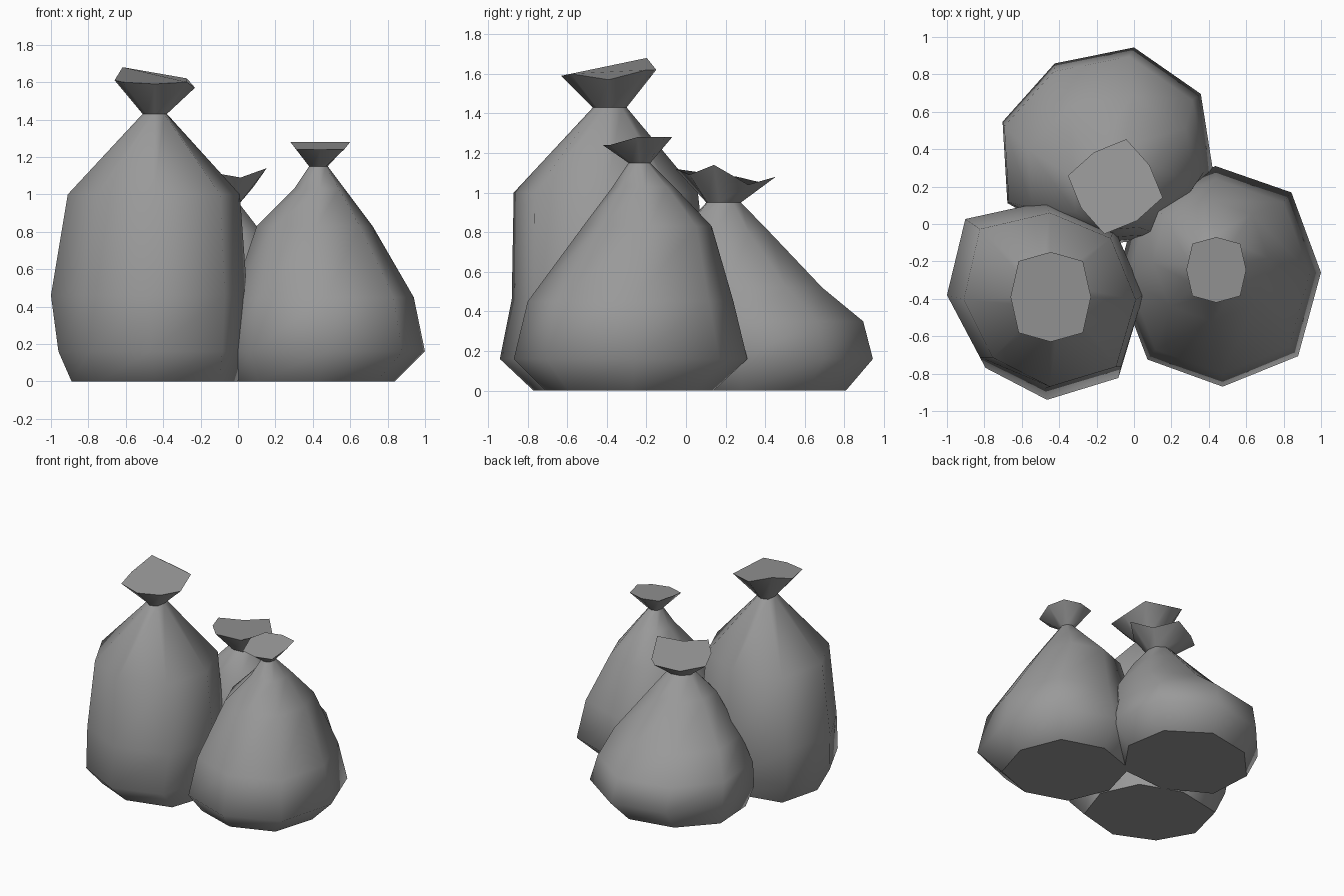
import bpy
import bmesh
from math import cos, sin, radians

cube = bpy.data.objects.get("Cube")
if cube:
    bpy.data.objects.remove(cube, do_unlink=True)

SIDES = 8


def flat_material(name, colour):
    mat = bpy.data.materials.new(name)
    mat.use_nodes = True
    mat.diffuse_color = colour
    mat.node_tree.nodes["Principled BSDF"].inputs["Base Color"].default_value = colour
    return mat


def add_ring(bm, left, right, front, back, heights, twist, corners):
    """One eight-sided loop; corners scale the four diagonal points."""
    cx, cy = (left + right) / 2, (front + back) / 2
    rx, ry = (right - left) / 2, (back - front) / 2
    loop = []
    for i, z in enumerate(heights):
        angle = radians(360 * i / SIDES + twist)
        scale = corners[i // 2] if i % 2 else 1
        loop.append(bm.verts.new((cx + rx * scale * cos(angle),
                                  cy + ry * scale * sin(angle), z)))
    return loop


def mark_sharp(bm, loop):
    for a, b in zip(loop, loop[1:] + loop[:1]):
        bm.edges.get((a, b)).smooth = False


def make_bag(name, body, twist, corners,
             mouth, mouth_heights, mouth_twist, mouth_bulge, mat):
    """Loft a tied sack from base rings through the neck to a flared mouth."""
    bm = bmesh.new()
    loops = [add_ring(bm, *bounds, [z] * SIDES, twist, corners)
             for z, *bounds in body]
    loops.append(add_ring(bm, *mouth, mouth_heights, mouth_twist, [mouth_bulge] * 4))
    for low, high in zip(loops, loops[1:]):
        for i in range(SIDES):
            j = (i + 1) % SIDES
            bm.faces.new((low[i], low[j], high[j], high[i]))
    base = bm.faces.new(loops[0][::-1])
    cap = bm.faces.new(loops[-1])
    for face in bm.faces:
        face.smooth = face not in (base, cap)
    # crisp edges at the base, the tied neck and the lip
    for loop in (loops[0], loops[-2], loops[-1]):
        mark_sharp(bm, loop)
    mesh = bpy.data.meshes.new(name)
    bm.to_mesh(mesh)
    bm.free()
    mesh.materials.append(mat)
    obj = bpy.data.objects.new(name, mesh)
    bpy.context.collection.objects.link(obj)
    return obj


grey = flat_material("sack grey", (0.32, 0.32, 0.32, 1))

# Each body row: height, left, right, front, back; the last row is the neck
make_bag("tall_sack",
         [(0, -.89, 0, -.77, .02),
          (.16, -.96, .03, -.94, .08),
          (.46, -1, .05, -.88, .12),
          (1, -.91, .01, -.87, .06),
          (1.43, -.51, -.38, -.47, -.3)],
         0, [1, 1.15, .94, 1.09],
         (-.66, -.23, -.63, -.15),
         [1.57, 1.62, 1.62, 1.68, 1.61, 1.6, 1.59, 1.6], 0, 1.13, grey)

make_bag("front_sack",
         [(0, -.02, .84, -.71, .14),
          (.16, -.09, 1, -.87, .31),
          (.45, -.03, .94, -.8, .24),
          (.83, .1, .72, -.52, .13),
          (1.03, .3, .57, -.37, -.06),
          (1.15, .38, .48, -.29, -.18)],
         2, [1.04, 1.08, 1.03, 1.06],
         (.28, .6, -.42, -.07),
         [1.28, 1.28, 1.28, 1.28, 1.28, 1.24, 1.24, 1.24], 0, 1.13, grey)

make_bag("back_sack",
         [(0, -.66, .3, -.05, .82),
          (.16, -.72, .44, -.13, .96),
          (.35, -.71, .39, -.11, .91),
          (.52, -.58, .34, -.09, .7),
          (.8, -.33, .13, -.04, .43),
          (.95, -.19, .01, .1, .28)],
         -14, [1, .95, 1.08, 1.06],
         (-.36, .16, -.06, .46),
         [1.14, 1.04, 1.08, 1.05, 1.08, 1.1, 1.12, 1.09], -13, .83, grey)
